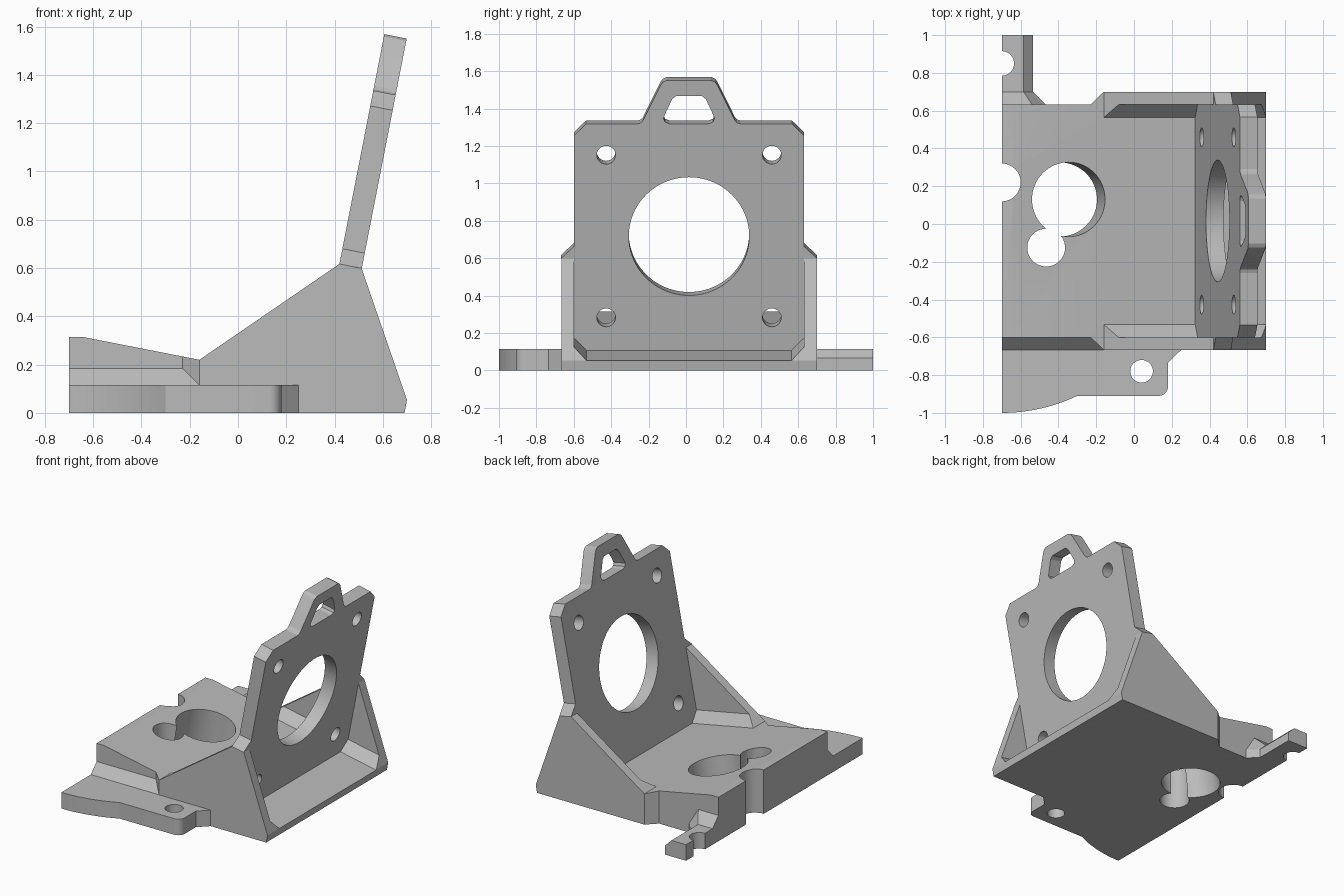
import bpy, bmesh, math
from mathutils import Matrix, Vector

cube = bpy.data.objects.get("Cube")
if cube:
    bpy.data.objects.remove(cube, do_unlink=True)

grey = bpy.data.materials.new("plain grey")
grey.use_nodes = True
colour = (0.5, 0.5, 0.5, 1)
grey.diffuse_color = colour
grey.node_tree.nodes["Principled BSDF"].inputs["Base Color"].default_value = colour


def loft(name, rings):
    """Closed solid through matching rings of 3D points."""
    bm = bmesh.new()
    loops = [[bm.verts.new(p) for p in ring] for ring in rings]
    bm.faces.new(loops[0])
    bm.faces.new(loops[-1])
    n = len(loops[0])
    for a, b in zip(loops, loops[1:]):
        for i in range(n):
            j = (i + 1) % n
            bm.faces.new((a[i], a[j], b[j], b[i]))
    bmesh.ops.recalc_face_normals(bm, faces=bm.faces)
    mesh = bpy.data.meshes.new(name)
    bm.to_mesh(mesh)
    bm.free()
    mesh.materials.append(grey)
    ob = bpy.data.objects.new(name, mesh)
    bpy.context.collection.objects.link(ob)
    return ob


def prism(name, outline, low, high, place):
    """Extrude a 2D outline; place(u, v, depth) gives the 3D point."""
    return loft(name, [[place(u, v, d) for u, v in outline] for d in (low, high)])


def combine(ob, other, operation="DIFFERENCE"):
    """Apply a boolean and discard the helper."""
    mod = ob.modifiers.new("cut", "BOOLEAN")
    mod.operation, mod.solver, mod.object = operation, "EXACT", other
    bpy.context.view_layer.objects.active = ob
    bpy.ops.object.modifier_apply(modifier=mod.name)
    bpy.data.objects.remove(other, do_unlink=True)


def circle(u, v, r, n=64):
    return [(u + r * math.cos(i * math.tau / n), v + r * math.sin(i * math.tau / n))
            for i in range(n)]


def drill(ob, outline, place, low=-0.5, high=1):
    combine(ob, prism("cutter", outline, low, high, place))


def plan(x, y, z):
    return Vector((x, y, z))


def side(x, z, y):
    return Vector((x, y, z))


def end(y, z, x):
    return Vector((x, y, z))


# Everything tilted shares one slope: the floor drops toward +x, the plate is square to it
TILT = math.atan(0.1955)
ROT = Matrix.Rotation(TILT, 3, "Y")
FLOOR = Vector((-0.16, 0, 0.22))
PLATE = Vector((0.42, 0, 0.617))
Y0, Y1 = -0.666, 0.70          # outer faces of the gussets
W0, W1 = -0.60, 0.632          # inner faces and plate sides
MID, HALF = (W0 + W1) / 2, (W1 - W0) / 2
STEP = 0.068


def on_floor(y, n, along):
    return FLOOR + ROT @ Vector((along, y, n))


def on_plate(y, v, depth):
    return PLATE + ROT @ Vector((depth, y, v))


# Base: plan outline limited by the side profile, with a channel between the gussets
base = prism("base_with_gussets", [
    (-0.7, W0), (-0.23, W0), (-0.16, Y0), (0.75, Y0),
    (0.75, Y1), (-0.16, Y1), (-0.23, W1), (-0.7, W1)], 0, 0.8, plan)
profile = prism("profile", [
    (-0.8, 0), (0.69, 0), (0.70, 0.054), (0.512, 0.599), (0.42, 0.617),
    (-0.16, 0.22), (-0.64, 0.314), (-0.8, 0.314)], -1.2, 1.2, side)
combine(base, profile, "INTERSECT")
channel = [(W0 + STEP, 0), (W1 - STEP, 0), (W1, STEP), (W1, 0.9), (W0, 0.9), (W0, STEP)]
drill(base, channel, on_floor, -0.005, 1.5)

# Holes through the base: one square to the slope, the others upright
drill(base, circle(-0.19, 0.13, 0.197), lambda u, v, d: on_floor(v, d, u))
drill(base, circle(-0.465, -0.125, 0.1), plan)
drill(base, circle(-0.7, 0.22, 0.1), plan)

# Front flange with curved edge, rounded corner and screw hole
arc = [(-0.7 + 0.93 * math.sin(t), -0.07 - 0.93 * math.cos(t))
       for t in (math.asin(0.43) * i / 12 for i in range(13))]
corner = [(0.13 + 0.05 * math.sin(t), -0.86 - 0.05 * math.cos(t))
          for t in (math.pi / 2 * i / 8 for i in range(9))]
flange = prism("front_flange", [(-0.7, W0)] + arc + corner + [
    (0.18, -0.735), (0.25, Y0), (-0.16, Y0), (-0.23, W0)], 0, 0.115, plan)
drill(flange, circle(0.04, -0.78, 0.06, 40), plan)

# Sloped fillet where the flange meets the base
prism("front_fillet", [(W0, 0.115), (Y0, 0.115), (W0, 0.184)], -0.7, -0.16, end)

# Rear tab with chamfered edge, flaring into the base
tab_section = [(-0.7, 0), (-0.535, 0), (-0.535, 0.065), (-0.585, 0.115), (-0.7, 0.115)]
root_section = [(-0.7, 0), (-0.467, 0), (-0.467, 0.065), (-0.54, 0.184), (-0.7, 0.184)]
tab = loft("rear_tab", [[side(x, z, y) for x, z in s] for s, y in (
    (root_section, W1), (tab_section, Y1), (tab_section, 1.0))])
drill(tab, circle(-0.7, 0.85, 0.065, 40), plan)

# Tilted plate: half outline mirrored about its middle
half = [(HALF, -0.52), (HALF, 0), (HALF + STEP, 0), (HALF, 0.064), (HALF, 0.667),
        (HALF - 0.065, 0.732), (0.275, 0.732), (0.258, 0.738), (0.245, 0.752),
        (0.152, 0.943), (0.14, 0.96), (0.118, 0.97)]
outline = [(MID + y, v) for y, v in half] + [(MID - y, v) for y, v in reversed(half)]
plate = prism("tilted_plate", outline, 0, 0.0945, on_plate)

# Centre bore, four screw holes and the slot in the ear
HOLE_V = 0.12
drill(plate, circle(MID, HOLE_V, 0.322, 96), on_plate)
for sy in (-1, 1):
    for sv in (-1, 1):
        drill(plate, circle(MID + sy * 0.443, HOLE_V + sv * 0.443, 0.05, 40), on_plate)
slot_half = [(0.105, 0.733), (0.128, 0.742), (0.136, 0.762), (0.128, 0.785),
             (0.09, 0.867), (0.068, 0.885)]
slot = [(MID + y, v) for y, v in slot_half] + [(MID - y, v) for y, v in reversed(slot_half)]
drill(plate, slot, on_plate)

# Smooth bores, sharp edges elsewhere
bpy.ops.object.select_all(action="DESELECT")
for ob in (base, flange, tab, plate):
    ob.select_set(True)
bpy.context.view_layer.objects.active = plate
bpy.ops.object.shade_smooth_by_angle(angle=math.radians(15))
